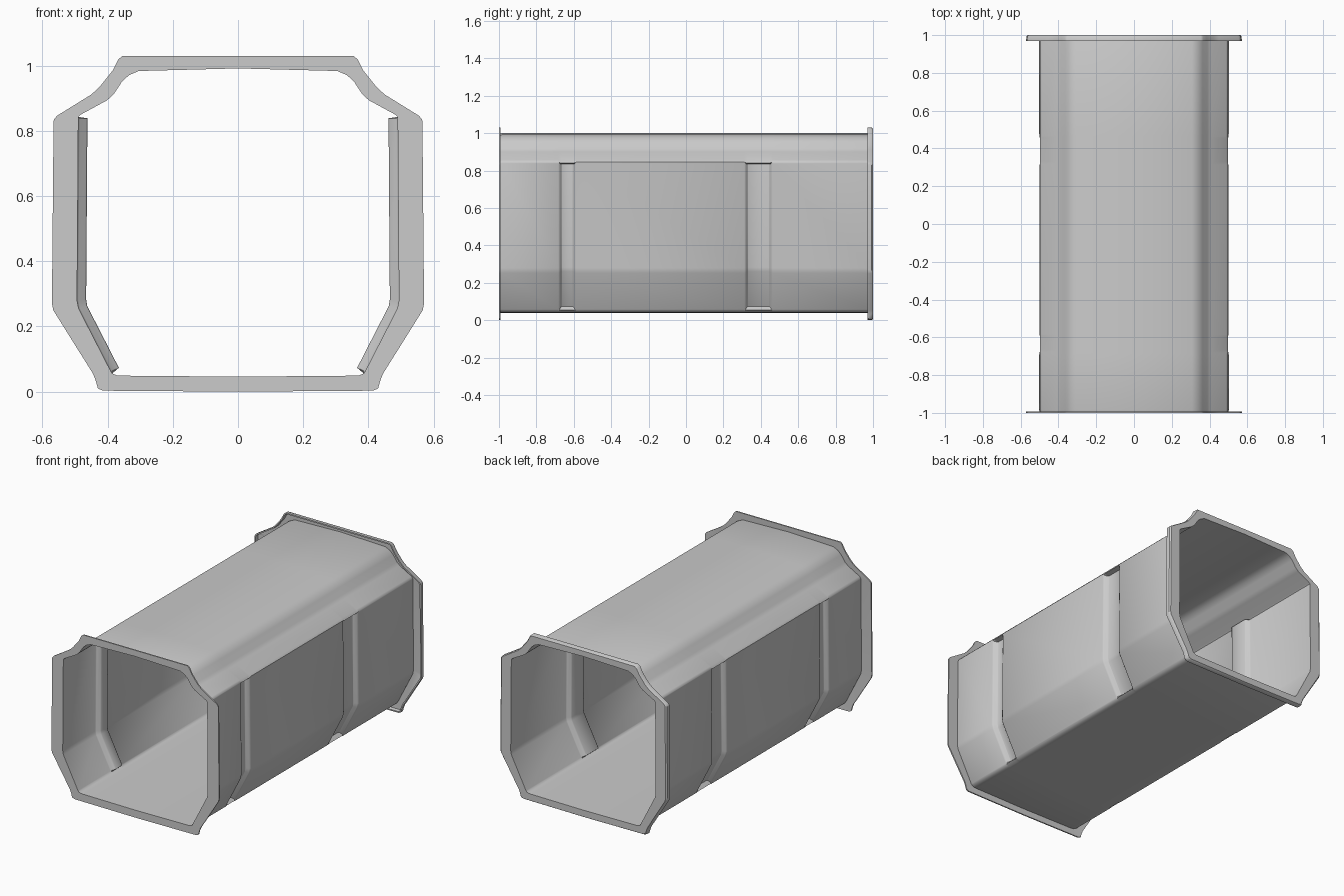
import bpy
import bmesh
import math

if "Cube" in bpy.data.objects:
    bpy.data.objects.remove(bpy.data.objects["Cube"])

THICK = 0.008
GROOVE_DEPTH = 0.028

# Half cross-section from top centre to bottom centre:
# wall x, wall z, flange rim x, flange rim z
HALF = [
    (0.0, 0.992, 0.0, 1.03),
    (0.305, 0.984, 0.355, 1.03),
    (0.335, 0.971, 0.367, 1.02),
    (0.357, 0.950, 0.385, 0.985),
    (0.382, 0.912, 0.425, 0.935),
    (0.402, 0.894, 0.45, 0.912),
    (0.483, 0.850, 0.555, 0.847),
    (0.490, 0.843, 0.565, 0.835),
    (0.490, 0.839, 0.566, 0.83),
    (0.494, 0.280, 0.571, 0.27),
    (0.489, 0.255, 0.567, 0.25),
    (0.390, 0.062, 0.445, 0.055),
    (0.386, 0.056, 0.437, 0.035),
    (0.372, 0.050, 0.43, 0.01),
    (0.355, 0.049, 0.415, 0.003),
    (0.0, 0.046, 0.0, 0.0),
]
# Inward direction of the profile points pressed in by the side grooves
INWARD = {8: (-1, 0), 9: (-1, 0.1), 10: (-0.95, 0.25), 11: (-0.87, 0.4)}


def section(rim=0.0, press=0.0):
    """Closed loop; rim blends wall to flange edge, press is groove depth 0..1."""
    half = []
    for i, (wx, wz, fx, fz) in enumerate(HALF):
        dx, dz = INWARD.get(i, (0, 0))
        d = press * GROOVE_DEPTH
        half.append((wx + (fx - wx) * rim + dx * d,
                     wz + (fz - wz) * rim + dz * d))
    return half + [(-x, z) for x, z in half[-2:0:-1]]


def groove(y0, y1):
    """Stations across one pressed-in groove with softened edges."""
    steps = [(0, 0), (0.006, 0.15), (0.014, 0.85), (0.021, 1)]
    return ([(y0 + s, section(press=p)) for s, p in steps] +
            [(y1 - s, section(press=p)) for s, p in reversed(steps)])


# Stations along the tunnel: flat front flange, wall, grooves, lipped back flange
stations = [(-1.0, section(rim=1)), (-1.0, section()), (-0.985, section())]
stations += groove(-0.685, -0.585)
stations += groove(0.31, 0.465)
stations += [(0.985, section()), (1.0, section()), (1.0, section(rim=0.88)),
             (0.993, section(rim=0.98)), (0.97, section(rim=1))]

# Skin the stations
bm = bmesh.new()
rings = [[bm.verts.new((x, y, z)) for x, z in loop] for y, loop in stations]
for a, b in zip(rings, rings[1:]):
    n = len(a)
    for i in range(n):
        k = (i + 1) % n
        bm.faces.new((a[i], a[k], b[k], b[i]))
mesh = bpy.data.meshes.new("tunnel_shell")
bm.to_mesh(mesh)
bm.free()

shell = bpy.data.objects.new("tunnel_shell", mesh)
bpy.context.collection.objects.link(shell)
bpy.context.view_layer.objects.active = shell
shell.select_set(True)

# Sheet thickness, grown outwards
solid = shell.modifiers.new("sheet_thickness", "SOLIDIFY")
solid.thickness = THICK
solid.offset = 1
bpy.ops.object.modifier_apply(modifier=solid.name)
bpy.ops.object.shade_smooth_by_angle(angle=math.radians(40))
